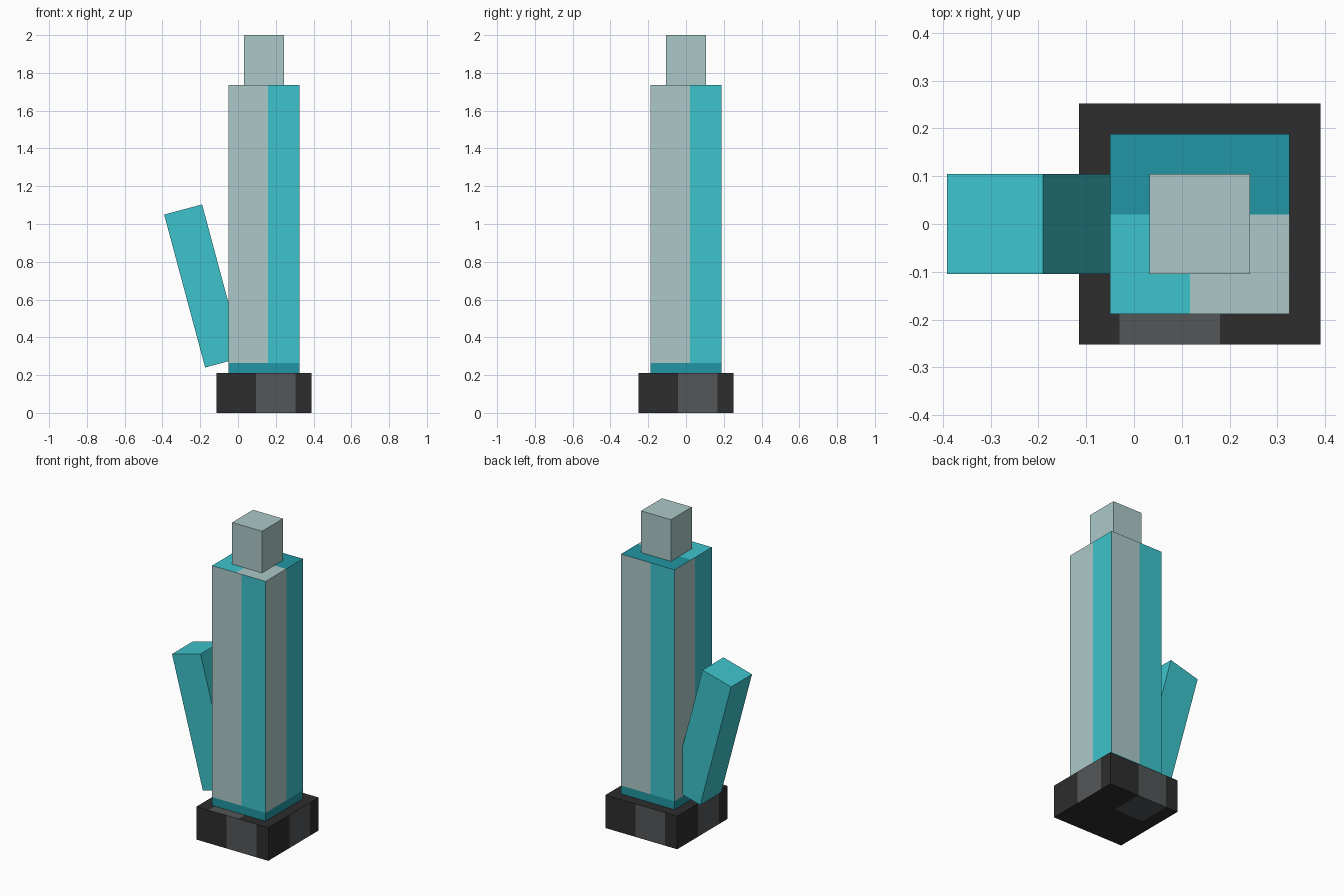
import bpy
import bmesh
from math import radians
from mathutils import Vector, Matrix

cube = bpy.data.objects.get("Cube")
if cube:
    bpy.data.objects.remove(cube, do_unlink=True)


def linear(v):
    v /= 255
    return v / 12.92 if v <= 0.04045 else ((v + 0.055) / 1.055) ** 2.4


def material(name, *rgb):
    colour = (*[linear(v) for v in rgb], 1)
    mat = bpy.data.materials.new(name)
    mat.use_nodes = True
    mat.diffuse_color = colour
    mat.node_tree.nodes["Principled BSDF"].inputs["Base Color"].default_value = colour
    return mat


pale = material("pale grey green", 171, 201, 200)
teal = material("bright teal", 61, 196, 204)
deep = material("deep teal", 33, 150, 163)
black = material("charcoal", 45, 45, 45)
grey = material("mid grey", 83, 86, 88)


def block(name, size, centre, mats, cuts=(), z_cuts=(), rule=None, tilt=0):
    """Box cut along local planes, each face coloured by rule(normal, centre, across)."""
    bm = bmesh.new()
    bmesh.ops.create_cube(bm, size=1, matrix=Matrix.Diagonal((*size, 1)))
    planes = [(axis, c) for axis in (0, 1) for c in cuts] + [(2, c) for c in z_cuts]
    for axis, c in planes:
        normal = Vector((0, 0, 0))
        normal[axis] = 1
        bmesh.ops.bisect_plane(bm, geom=bm.verts[:] + bm.edges[:] + bm.faces[:],
                               plane_co=normal * c, plane_no=normal)
    bm.normal_update()
    if rule:
        for face in bm.faces:
            n, p = face.normal, face.calc_center_median()
            # distance to the right of the middle, looking straight at a side
            across = p.y * n.x - p.x * n.y
            face.material_index = mats.index(rule(n, p, across))
    mesh = bpy.data.meshes.new(name)
    bm.to_mesh(mesh)
    bm.free()
    for mat in mats:
        mesh.materials.append(mat)
    obj = bpy.data.objects.new(name, mesh)
    obj.location = centre
    obj.rotation_euler.y = tilt
    bpy.context.collection.objects.link(obj)
    return obj


AXIS = 0.1375                      # x of the upright parts
BASE_TOP, BODY_TOP, TOP = 0.21, 1.735, 2.0
BODY_H = BODY_TOP - BASE_TOP
BAND = 0.053 - BODY_H / 2          # top of the dark band, in body space
INNER, OUTER, SPLIT = 0.042, 0.168, 0.02


# Base: one grey panel on each side, and a patch above and below
def base_rule(n, p, across):
    if abs(n.z) > 0.5:
        patch = -OUTER < p.x < INNER and -p.y * n.z > INNER
    else:
        patch = -INNER < across < OUTER
    return grey if patch else black


block("base", (0.505, 0.505, BASE_TOP), (AXIS, 0, BASE_TOP / 2), [black, grey],
      cuts=(-OUTER, -INNER, INNER, OUTER), rule=base_rule)


# Column: pale and teal stripes, a dark band at the foot, a patched top
def column_rule(n, p, across):
    if n.z > 0.5:
        if p.y > SPLIT:
            return deep
        return teal if p.x < -SPLIT else pale
    if n.z < -0.5 or p.z < BAND:
        return deep
    return pale if across < SPLIT else teal


block("column", (0.376, 0.376, BODY_H), (AXIS, 0, BASE_TOP + BODY_H / 2),
      [pale, teal, deep], cuts=(-SPLIT, SPLIT), z_cuts=(BAND,), rule=column_rule)

# Tip on the column
block("tip", (0.21, 0.21, TOP - BODY_TOP), (AXIS, 0, (TOP + BODY_TOP) / 2), [pale])

# Leaning side branch
block("side_branch", (0.208, 0.21, 0.838), (-0.182, 0, 0.672), [teal], tilt=radians(-15))
